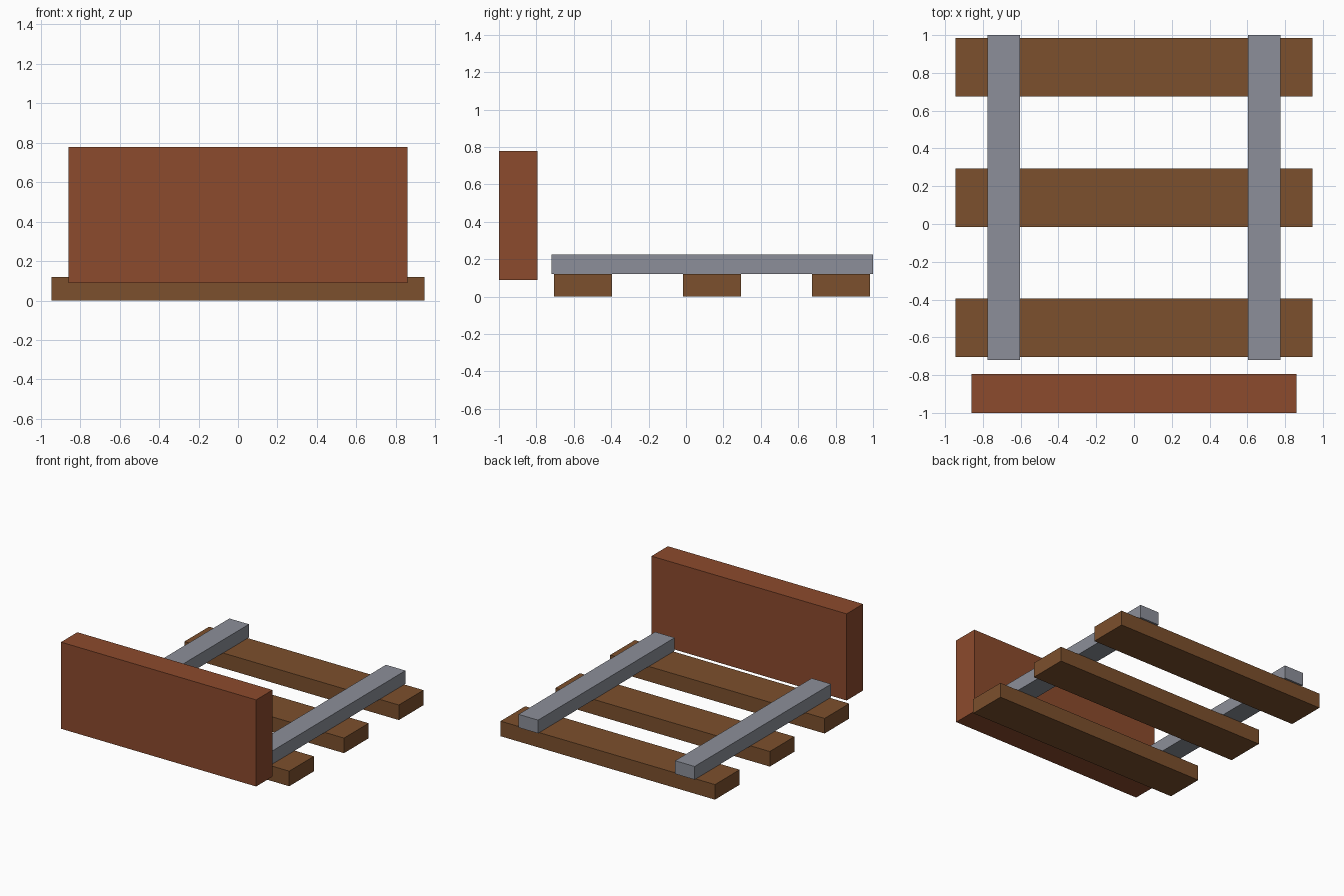
import bpy

cube = bpy.data.objects.get("Cube")
if cube:
    bpy.data.objects.remove(cube, do_unlink=True)


def material(name, rgb):
    mat = bpy.data.materials.new(name)
    mat.use_nodes = True
    color = (*rgb, 1.0)
    mat.diffuse_color = color
    mat.node_tree.nodes["Principled BSDF"].inputs["Base Color"].default_value = color
    return mat


def box(name, center, size, mat):
    bpy.ops.mesh.primitive_cube_add(size=1, location=center)
    obj = bpy.context.object
    obj.name = name
    obj.scale = size
    bpy.ops.object.transform_apply(location=False, rotation=False, scale=True)
    obj.data.materials.append(mat)
    return obj


wood = material("brown wood", (0.202, 0.080, 0.026))
steel = material("grey steel", (0.262, 0.275, 0.319))
red = material("rust red", (0.262, 0.069, 0.026))

# Cross ties on the ground
TIE_HEIGHT = 0.12
for label, y in (("front", -0.55), ("middle", 0.14), ("back", 0.83)):
    box(f"{label}_tie", (0, y, TIE_HEIGHT / 2), (1.89, 0.31, TIE_HEIGHT), wood)

# Rails resting on the ties
RAIL_HEIGHT = 0.105
for label, side in (("left", 1), ("right", -1)):
    box(f"{label}_rail", (side * 0.69, 0.14, TIE_HEIGHT + RAIL_HEIGHT / 2),
        (0.172, 1.72, RAIL_HEIGHT), steel)

# Buffer block at the front end of the track
box("buffer_block", (0, -0.897, 0.433), (1.72, 0.206, 0.69), red)
